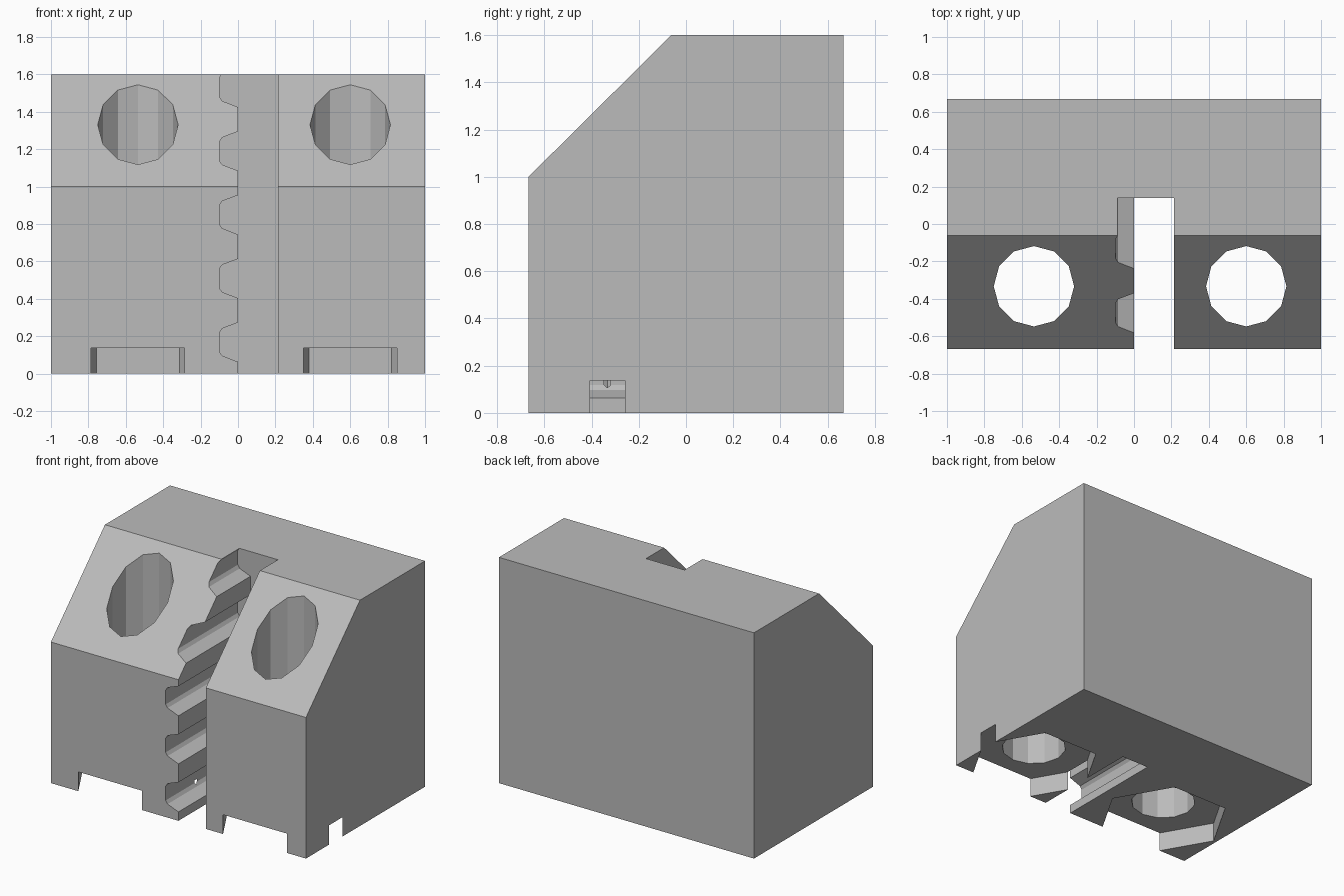
import bpy, bmesh, math
from mathutils import Vector

cube = bpy.data.objects.get("Cube")
if cube:
    bpy.data.objects.remove(cube, do_unlink=True)

grey = bpy.data.materials.new("plain grey")
grey.use_nodes = True
grey.diffuse_color = (0.5, 0.5, 0.5, 1)
grey.node_tree.nodes["Principled BSDF"].inputs["Base Color"].default_value = (0.5, 0.5, 0.5, 1)


def prism(name, points, offset):
    """Extrude a closed outline along an offset."""
    bm = bmesh.new()
    face = bm.faces.new([bm.verts.new(p) for p in points])
    ext = bmesh.ops.extrude_face_region(bm, geom=[face])
    bmesh.ops.translate(bm, vec=Vector(offset),
                        verts=[v for v in ext["geom"] if isinstance(v, bmesh.types.BMVert)])
    bmesh.ops.recalc_face_normals(bm, faces=bm.faces)
    mesh = bpy.data.meshes.new(name)
    bm.to_mesh(mesh)
    bm.free()
    mesh.materials.append(grey)
    obj = bpy.data.objects.new(name, mesh)
    bpy.context.collection.objects.link(obj)
    return obj


def ring(x, y, z, radius, sides):
    return [(x + radius * math.cos(2 * math.pi * i / sides),
             y + radius * math.sin(2 * math.pi * i / sides), z) for i in range(sides)]


def cut(body, cutter):
    cutter.hide_render = True
    mod = body.modifiers.new("cut", "BOOLEAN")
    mod.operation, mod.solver, mod.object = "DIFFERENCE", "EXACT", cutter
    bpy.context.view_layer.objects.active = body
    bpy.ops.object.modifier_apply(modifier=mod.name)
    bpy.data.objects.remove(cutter, do_unlink=True)


# Block with sloped upper front
side = [(-0.667, 0), (0.667, 0), (0.667, 1.6), (-0.062, 1.6), (-0.667, 1.0)]
body = prism("clamp_block", [(-1, y, z) for y, z in side], (2, 0, 0))

# Vertical channel with belt teeth on one wall
groove = [(0, 0), (-0.085, 0.033), (-0.1, 0.055), (-0.1, 0.155), (-0.085, 0.178), (0, 0.21)]
outline = [(0.215, 1.8), (0.215, -0.1), (0, -0.1)]
for i in range(5):
    outline += [(x, z + 0.063 + 0.3405 * i) for x, z in groove]
outline.append((0, 1.8))
cut(body, prism("tooth_channel", [(x, -0.8, z) for x, z in outline], (0, 0.94, 0)))

# Bolt holes and hexagonal nut pockets
for x in (-0.535, 0.6):
    cut(body, prism("bolt_hole", ring(x, -0.333, -0.1, 0.215, 12), (0, 0, 1.9)))
    cut(body, prism("nut_pocket", ring(x, -0.333, -0.1, 0.443, 6), (0, 0, 0.237)))
